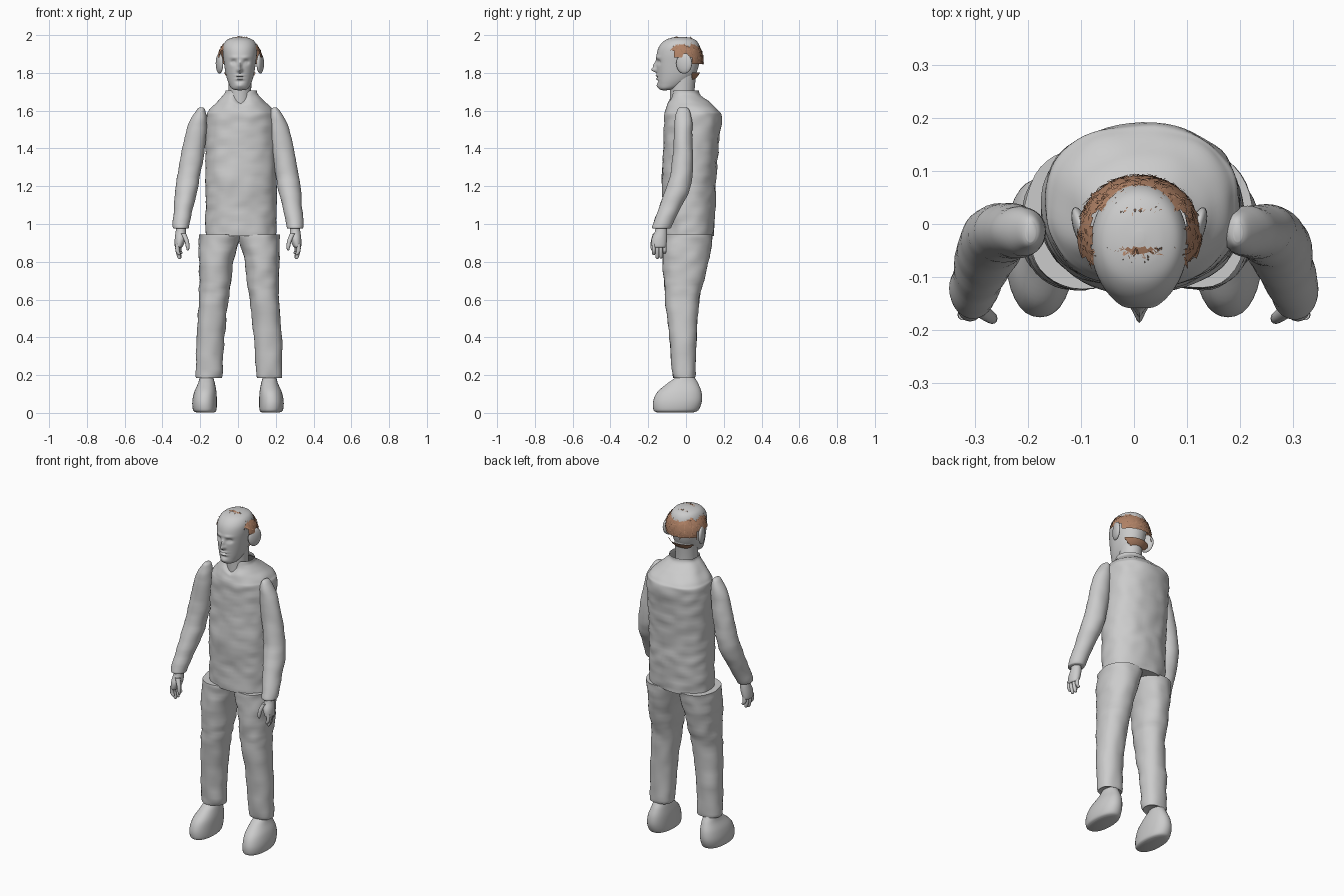
import bpy, bmesh, math, random
from mathutils import Vector, noise

random.seed(4)
cube = bpy.data.objects.get("Cube")
if cube:
    bpy.data.objects.remove(cube)


def material(name, rgb):
    m = bpy.data.materials.new(name)
    m.use_nodes = True
    m.diffuse_color = (*rgb, 1)
    m.node_tree.nodes["Principled BSDF"].inputs["Base Color"].default_value = (*rgb, 1)
    return m


GREY = material("plain_grey", (0.6, 0.6, 0.6))
BROWN = material("hair_brown", (0.43, 0.22, 0.13))


def finish(name, bm, mat, angle=50):
    bmesh.ops.recalc_face_normals(bm, faces=bm.faces)
    me = bpy.data.meshes.new(name)
    bm.to_mesh(me)
    bm.free()
    ob = bpy.data.objects.new(name, me)
    bpy.context.collection.objects.link(ob)
    me.materials.append(mat)
    bpy.ops.object.select_all(action='DESELECT')
    bpy.context.view_layer.objects.active = ob
    ob.select_set(True)
    bpy.ops.object.shade_smooth_by_angle(angle=math.radians(angle))
    return ob


def spline(a, b, c, d, t):
    return 0.5 * (2 * b + (c - a) * t + (2 * a - 5 * b + 4 * c - d) * t * t
                  + (3 * b - a - 3 * c + d) * t ** 3)


def loft(name, sections, side=0, seg=32, steps=5, power=2.0, shape=None,
         mat=GREY, wrinkle=0.0, top=True):
    """Sections are (x0, x1, y0, y1, z); side -1 mirrors the part."""
    bm = bmesh.new()
    rings = []
    n = len(sections)
    for i in range((n - 1) * steps + 1):
        k = min(i // steps, n - 2)
        t = i / steps - k
        pts = [sections[min(max(k + j, 0), n - 1)] for j in (-1, 0, 1, 2)]
        x0, x1, y0, y1, z = (spline(*q, t) for q in zip(*pts))
        ring = []
        for s in range(seg):
            a = math.tau * s / seg
            c, d = math.cos(a), math.sin(a)
            x = (x0 + x1) / 2 + (x1 - x0) / 2 * math.copysign(abs(c) ** (2 / power), c)
            y = (y0 + y1) / 2 + (y1 - y0) / 2 * math.copysign(abs(d) ** (2 / power), d)
            p = Vector((x, y, z))
            if wrinkle:
                w = noise.noise(Vector((x * 14 + side * 9, y * 14, z * 22))) * wrinkle
                p += Vector((c, d, 0)) * w
            if shape:
                p = shape(p)
            if side < 0:
                p.x = -p.x
            ring.append(bm.verts.new(p))
        rings.append(ring)
    for a, b in zip(rings, rings[1:]):
        for s in range(seg):
            bm.faces.new((a[s], a[(s + 1) % seg], b[(s + 1) % seg], b[s]))
    bm.faces.new(rings[0])
    if top:
        bm.faces.new(rings[-1])
    return finish(name, bm, mat)


# Jacket body, with a collar that dips to a V at the front
def collar(p):
    if p.z > 1.6 and p.y < -0.02:
        p.z -= 0.05 * max(0, 1 - abs(p.x - 0.012) / 0.05) * (p.z - 1.6) * 10
    return p


loft("jacket", [(-.17, .202, -.118, .145, .937), (-.172, .205, -.12, .155, 1.08),
                (-.172, .203, -.128, .158, 1.22), (-.172, .2, -.12, .172, 1.4),
                (-.17, .198, -.115, .188, 1.56), (-.155, .185, -.11, .175, 1.6),
                (-.115, .145, -.098, .125, 1.645), (-.075, .106, -.078, .074, 1.685),
                (-.068, .098, -.074, .066, 1.708)],
     seg=64, steps=8, power=2.3, wrinkle=.007, shape=collar, top=False)

# Neck
loft("neck", [(-.052, .072, -.085, .045, 1.58), (-.05, .07, -.085, .045, 1.7),
              (-.052, .072, -.09, .055, 1.8)])

# Face relief: x, z, width, height, push forward
RELIEF = [(0, 1.815, .013, .011, .026), (0, 1.838, .009, .02, .018),
          (.034, 1.857, .015, .011, -.014), (-.034, 1.857, .015, .011, -.014),
          (.033, 1.855, .008, .006, .006), (-.033, 1.855, .008, .006, .006),
          (.03, 1.882, .022, .008, .005), (-.03, 1.882, .022, .008, .005),
          (0, 1.785, .022, .005, .009), (0, 1.769, .018, .005, .009),
          (0, 1.777, .022, .003, -.005), (0, 1.755, .02, .006, -.005),
          (0, 1.732, .022, .012, .007)]


def face(p):
    if p.y < -.06:
        push = sum(d * math.exp(-((p.x - .01 - x) / w) ** 2 - ((p.z - z) / h) ** 2)
                   for x, z, w, h, d in RELIEF)
        p.y -= push
    return p


def head_ring(w, y0, y1, z):
    return (.01 - w, .01 + w, y0, y1, z)


loft("head", [head_ring(.012, -.125, -.1, 1.708), head_ring(.042, -.143, -.05, 1.716),
              head_ring(.06, -.15, .01, 1.745), head_ring(.074, -.153, .05, 1.79),
              head_ring(.084, -.157, .07, 1.85), head_ring(.09, -.155, .076, 1.9),
              head_ring(.089, -.142, .072, 1.94), head_ring(.074, -.115, .055, 1.97),
              head_ring(.045, -.08, .025, 1.985), head_ring(.008, -.035, -.015, 1.991)],
     seg=128, steps=9, power=2.1, shape=face)

# Ears
for side, label in ((-1, "right"), (1, "left")):
    bm = bmesh.new()
    bmesh.ops.create_uvsphere(bm, u_segments=20, v_segments=12, radius=1)
    for v in bm.verts:
        v.co = Vector((.01 + side * (.108 + v.co.x * .016 + .012 * v.co.y),
                       v.co.y * .042 - .01, 1.85 + v.co.z * .054))
    finish(label + "_ear", bm, GREY)

# Hair cap: a shell open over the crown, the face and the back of the neck
CENTRE = Vector((.01, -.022, 1.865))


def hair_point(az, el, lift=1.0):
    d = Vector((math.sin(az) * math.cos(el) * .118, -math.cos(az) * math.cos(el) * .113,
                math.sin(el) * .13))
    return CENTRE + d * lift


def has_hair(p):
    if -.045 < p.y < .025 and abs(p.x - .01) < .09 and p.z > 1.94:
        return False
    if p.y < -.06:
        return p.z > 1.955 - 4 * (p.x - .01) ** 2
    if p.y < .03:
        return p.z > 1.885
    return p.z > 1.845 or 1.755 < p.z < 1.8


bm = bmesh.new()
bmesh.ops.create_uvsphere(bm, u_segments=64, v_segments=48, radius=1)
for v in bm.verts:
    low = max(0, -v.co.z)
    v.co = CENTRE + Vector((v.co.x * .118, v.co.y * .113, v.co.z * .13)) * (1 - .03 * low)
bmesh.ops.delete(bm, geom=[f for f in bm.faces if not has_hair(f.calc_center_median())],
                 context='FACES')
finish("hair_cap", bm, BROWN)

# Loose hair strands: thin tapered strips lying over the cap
bm = bmesh.new()
made = 0
while made < 420:
    az, el = random.uniform(0, math.tau), random.uniform(-.2, 1.4)
    if not has_hair(hair_point(az, el)):
        continue
    turn, reach = random.uniform(0, math.tau), random.uniform(.15, .32)
    da, de = math.cos(turn) * reach, math.sin(turn) * reach
    mid = hair_point(az + da / 2, el + de / 2, 1.02)
    if not has_hair(mid):
        continue
    start = hair_point(az, el, .99)
    end = hair_point(az + da, el + de, random.uniform(.99, 1.06))
    across = (end - start).cross(mid - CENTRE).normalized() * .0022
    bm.faces.new([bm.verts.new(q) for q in (start - across, mid - across, end,
                                            mid + across, start + across)])
    made += 1
finish("hair_strands", bm, BROWN)

# Sleeves, hands, trousers and shoes, once for each side
for side, label in ((-1, "right_"), (1, "left_")):
    loft(label + "sleeve",
         [(.185, .205, -.035, .005, 1.617), (.172, .222, -.047, .018, 1.6),
          (.165, .262, -.062, .032, 1.53), (.175, .295, -.066, .037, 1.4),
          (.198, .318, -.082, .036, 1.27), (.214, .331, -.11, .02, 1.18),
          (.24, .34, -.145, -.03, 1.08), (.258, .347, -.178, -.075, .99),
          (.265, .34, -.172, -.085, .975)], side=side, wrinkle=.004)
    loft(label + "palm",
         [(.28, .325, -.16, -.105, 1.0), (.275, .33, -.165, -.1, .96),
          (.277, .335, -.182, -.1, .92), (.29, .335, -.182, -.105, .885),
          (.3, .33, -.175, -.112, .875)], side=side, seg=20)
    for i, finger in enumerate(("index", "middle", "ring", "little")):
        y, tip = -.171 + i * .019, (.835, .815, .818, .84)[i]
        x = .314 + (.006, .004, 0, -.005)[i]
        loft(label + finger + "_finger",
             [(x - .011, x + .011, y - .01, y + .01, .895),
              (x - .01, x + .012, y - .01, y + .01, .86),
              (x - .016, x + .003, y - .009, y + .009, tip + .008),
              (x - .012, x - .004, y - .004, y + .004, tip)], side=side, seg=12, steps=3)
    loft(label + "thumb",
         [(.275, .305, -.175, -.145, .95), (.26, .284, -.186, -.162, .91),
          (.257, .275, -.188, -.168, .875), (.262, .27, -.182, -.174, .86)],
         side=side, seg=12, steps=3)
    shift = .006 * side
    loft(label + "trouser_leg",
         [(a + shift, b + shift, c, d, z) for a, b, c, d, z in (
             (.096, .222, -.062, .042, .188), (.09, .228, -.072, .05, .205),
             (.078, .226, -.088, .056, .4), (.056, .212, -.11, .07, .6),
             (.042, .21, -.118, .094, .7), (.026, .214, -.124, .122, .82),
             (-.004, .213, -.122, .14, .92), (-.006, .213, -.12, .143, .945))],
         side=side, seg=40, power=2.2, wrinkle=.007)
    loft(label + "shoe",
         [(.125, .222, -.155, .04, .003), (.114, .238, -.172, .066, .015),
          (.112, .242, -.174, .084, .06), (.114, .232, -.152, .082, .11),
          (.122, .212, -.1, .065, .155), (.13, .204, -.06, .048, .185),
          (.135, .2, -.05, .04, .21)], side=side, power=2.2)
